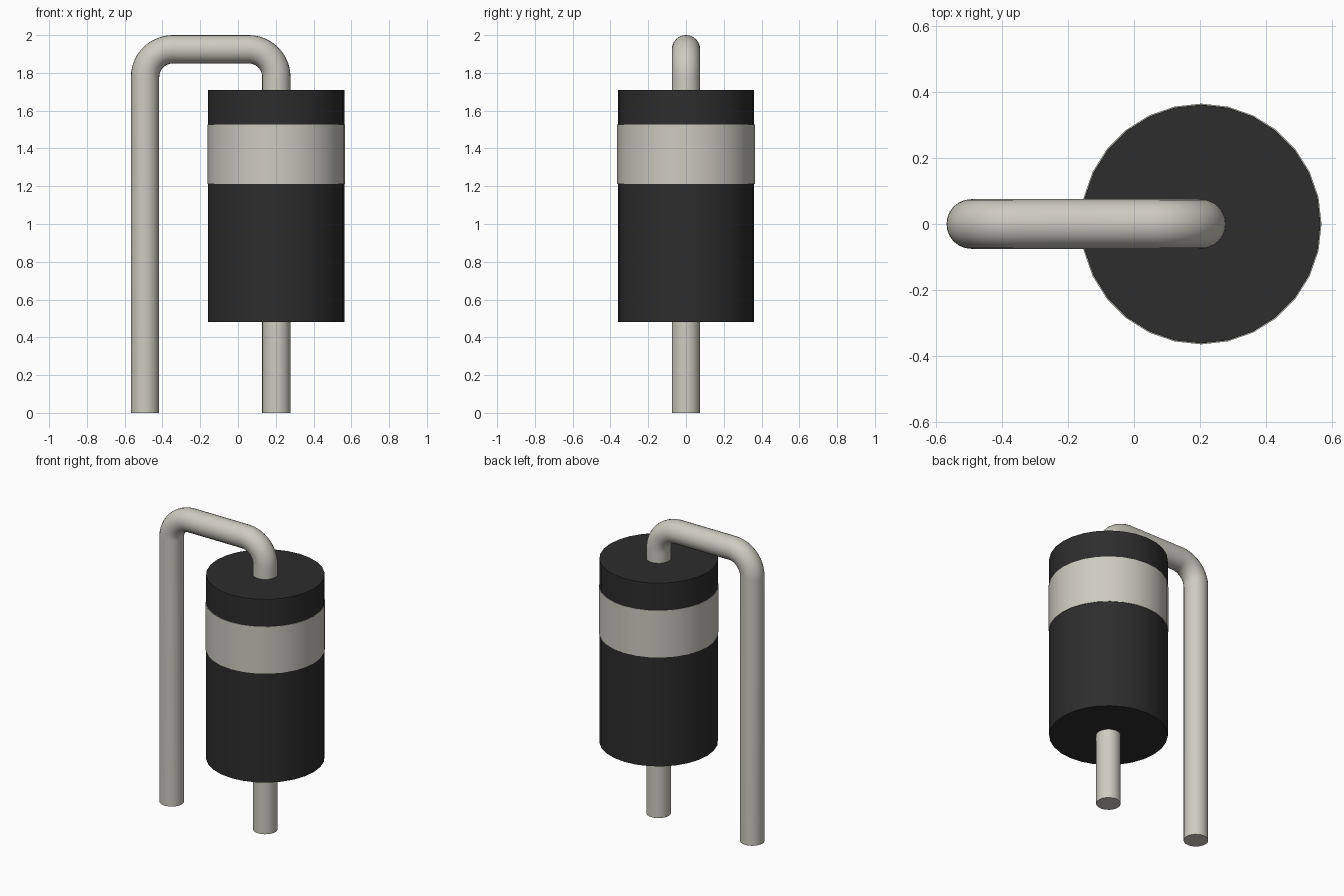
import bpy, bmesh, math
from mathutils import Vector

if "Cube" in bpy.data.objects:
    bpy.data.objects.remove(bpy.data.objects["Cube"], do_unlink=True)


def material(name, rgb):
    m = bpy.data.materials.new(name)
    m.use_nodes = True
    m.diffuse_color = (*rgb, 1)
    bsdf = m.node_tree.nodes["Principled BSDF"]
    bsdf.inputs["Base Color"].default_value = (*rgb, 1)
    bsdf.inputs["Roughness"].default_value = 0.5
    return m


BLACK = material("black casing", (0.026, 0.026, 0.026))
SILVER = material("pale silver", (0.61, 0.60, 0.53))

BODY_X, WIRE_X = 0.203, -0.492      # axes of the body and of the outer leg
BODY_R, WIRE_R = 0.361, 0.075
TOP_Z, BEND_R = 1.925, 0.147        # centreline of the bridge and its bends


def sweep(name, path, radius, sides, mat):
    """Round bar along a path of points in the xz plane, with flat end caps."""
    bm = bmesh.new()
    pts = [Vector((x, 0, z)) for x, z in path]
    rings = []
    for i, p in enumerate(pts):
        tangent = (pts[min(i + 1, len(pts) - 1)] - pts[max(i - 1, 0)]).normalized()
        side = Vector((tangent.z, 0, -tangent.x))
        ring = []
        for k in range(sides):
            a = 2 * math.pi * k / sides
            ring.append(bm.verts.new(p + radius * (side * math.cos(a) + Vector((0, math.sin(a), 0)))))
        rings.append(ring)
    for r0, r1 in zip(rings, rings[1:]):
        for k in range(sides):
            n = (k + 1) % sides
            bm.faces.new((r0[k], r0[n], r1[n], r1[k]))
    bm.faces.new(rings[0])
    bm.faces.new(rings[-1])
    bmesh.ops.recalc_face_normals(bm, faces=bm.faces)
    mesh = bpy.data.meshes.new(name)
    bm.to_mesh(mesh)
    bm.free()
    mesh.materials.append(mat)
    obj = bpy.data.objects.new(name, mesh)
    bpy.context.collection.objects.link(obj)
    bpy.ops.object.select_all(action='DESELECT')
    obj.select_set(True)
    bpy.context.view_layer.objects.active = obj
    bpy.ops.object.shade_smooth_by_angle(angle=math.radians(35))
    return obj


def bend(cx, start, end, steps=12):
    """Quarter-turn centreline points around a bend centre."""
    cz = TOP_Z - BEND_R
    angles = [math.radians(start + (end - start) * i / steps) for i in range(steps + 1)]
    return [(cx + BEND_R * math.cos(a), cz + BEND_R * math.sin(a)) for a in angles]


# Cylindrical casing and the polarity band around it
sweep("casing", [(BODY_X, 0.48), (BODY_X, 1.71)], BODY_R, 28, BLACK)
sweep("polarity_band", [(BODY_X, 1.212), (BODY_X, 1.527)], BODY_R + 0.003, 28, SILVER)

# Straight lower lead
sweep("lower_lead", [(BODY_X, 0), (BODY_X, 0.52)], WIRE_R, 24, SILVER)

# Upper lead, bent over and down to the ground
path = [(WIRE_X, 0)]
path += bend(WIRE_X + BEND_R, 180, 90)
path += bend(BODY_X - BEND_R, 90, 0)
path += [(BODY_X, 1.67)]
sweep("bent_upper_lead", path, WIRE_R, 24, SILVER)
